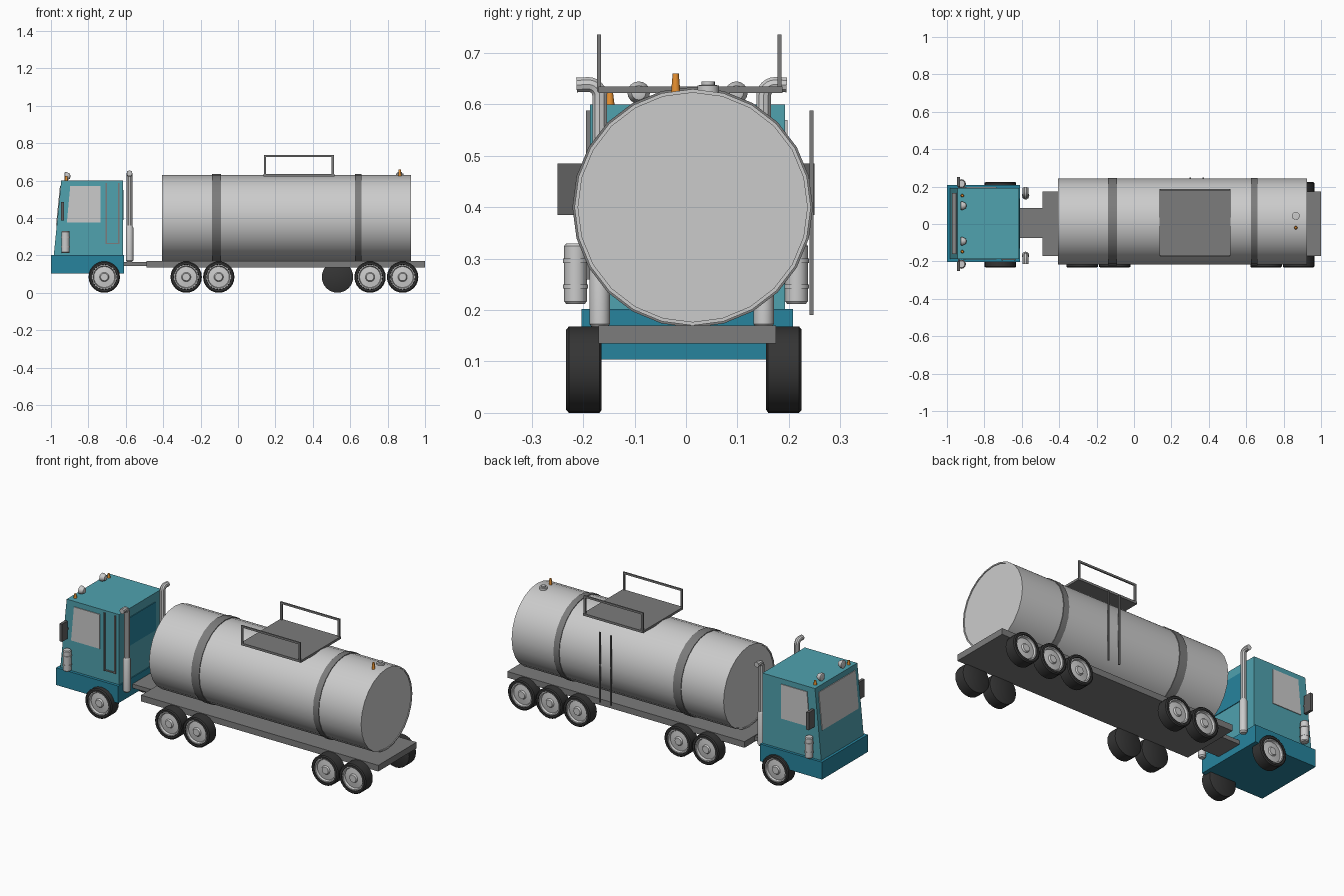
import bpy, bmesh, math
from mathutils import Matrix, Vector

if "Cube" in bpy.data.objects:
    bpy.data.objects.remove(bpy.data.objects["Cube"])


def material(name, rgb):
    m = bpy.data.materials.new(name)
    m.diffuse_color = (*rgb, 1)
    m.use_nodes = True
    m.node_tree.nodes["Principled BSDF"].inputs["Base Color"].default_value = m.diffuse_color
    return m


TEAL = material("teal_paint", (0.08, 0.36, 0.43))
BLUE = material("blue_paint", (0.02, 0.23, 0.34))
RUBBER = material("rubber", (0.035, 0.035, 0.035))
ORANGE = material("orange_lens", (0.8, 0.28, 0.03))
DARK = material("dark_grey", (0.12, 0.12, 0.12))
STEEL = material("steel_grey", (0.2, 0.2, 0.2))


def finish(name, bm, mat=None, smooth=False):
    bmesh.ops.remove_doubles(bm, verts=bm.verts, dist=1e-5)
    bmesh.ops.recalc_face_normals(bm, faces=bm.faces)
    me = bpy.data.meshes.new(name)
    bm.to_mesh(me)
    bm.free()
    ob = bpy.data.objects.new(name, me)
    bpy.context.collection.objects.link(ob)
    if mat:
        me.materials.append(mat)
    if smooth:
        bpy.ops.object.select_all(action='DESELECT')
        ob.select_set(True)
        bpy.context.view_layer.objects.active = ob
        bpy.ops.object.shade_smooth_by_angle(angle=math.radians(35))
    return ob


def box(name, x0, x1, y0, y1, z0, z1, mat=None):
    return prism(name, [(x0, z0), (x1, z0), (x1, z1), (x0, z1)], y0, y1, mat)


def prism(name, xz, y0, y1, mat=None):
    bm = bmesh.new()
    a = [bm.verts.new((x, y0, z)) for x, z in xz]
    b = [bm.verts.new((x, y1, z)) for x, z in xz]
    n = len(xz)
    bm.faces.new(a)
    bm.faces.new(b)
    for i in range(n):
        j = (i + 1) % n
        bm.faces.new((a[i], a[j], b[j], b[i]))
    return finish(name, bm, mat)


def lathe(name, profile, centre, axis, n=24, mat=None):
    """Spin (radius, height) points around an axis through centre."""
    bm = bmesh.new()
    rot = Vector((0, 0, 1)).rotation_difference(Vector(axis)).to_matrix().to_4x4()
    vs = [bm.verts.new((r, 0, h)) for r, h in profile]
    es = [bm.edges.new(p) for p in zip(vs, vs[1:])]
    bmesh.ops.spin(bm, geom=vs + es, cent=(0, 0, 0), axis=(0, 0, 1),
                   angle=2 * math.pi, steps=n, use_duplicate=False)
    bmesh.ops.transform(bm, matrix=Matrix.Translation(centre) @ rot, verts=bm.verts)
    return finish(name, bm, mat, True)


def tube(name, pts, radius, mat=None):
    cu = bpy.data.curves.new(name, 'CURVE')
    cu.dimensions = '3D'
    cu.bevel_depth = radius
    cu.bevel_resolution = 3
    cu.use_fill_caps = True
    sp = cu.splines.new('POLY')
    sp.points.add(len(pts) - 1)
    for p, co in zip(sp.points, pts):
        p.co = (*co, 1)
    ob = bpy.data.objects.new(name, cu)
    bpy.context.collection.objects.link(ob)
    if mat:
        cu.materials.append(mat)
    bpy.ops.object.select_all(action='DESELECT')
    ob.select_set(True)
    bpy.context.view_layer.objects.active = ob
    bpy.ops.object.convert(target='MESH')
    bpy.ops.object.shade_smooth_by_angle(angle=math.radians(35))


# Cab body, lower skirt and glazing
prism("cab", [(-0.985, 0.105), (-0.615, 0.105), (-0.615, 0.6), (-0.945, 0.6), (-0.985, 0.2)],
      -0.187, 0.193, TEAL)
box("cab_skirt", -1.0, -0.61, -0.203, 0.208, 0.104, 0.202, BLUE)
slope = lambda z: -0.985 + (z - 0.2) * 0.1
prism("windscreen", [(slope(0.36) - 0.004, 0.36), (slope(0.36) + 0.01, 0.36),
                     (slope(0.57) + 0.01, 0.57), (slope(0.57) - 0.004, 0.57)], -0.16, 0.167)
box("rear_window", -0.62, -0.611, -0.13, 0.135, 0.39, 0.55, BLUE)
for s, y in ((-1, -0.187), (1, 0.193)):
    ya, yb = sorted((y - s * 0.01, y + s * 0.004))
    prism("side_window", [(-0.915, 0.375), (-0.735, 0.375), (-0.735, 0.57), (-0.897, 0.57)], ya, yb)

# Grab rails on the cab, ladder rails on the tank side
for x in (-0.705, -0.638):
    box("cab_grab_rail", x - 0.004, x + 0.004, -0.195, -0.186, 0.26, 0.588, STEEL)
box("cab_step", -0.705, -0.638, -0.193, -0.186, 0.26, 0.267, STEEL)
for x in (0.30, 0.37):
    box("tank_side_rail", x - 0.004, x + 0.004, 0.24, 0.248, 0.19, 0.588, STEEL)

# Mirrors, side canisters, roof lamps, beacons and exhausts, both sides
for s in (-1, 1):
    box("mirror", -0.946, -0.93, *sorted((s * 0.20, s * 0.25)), 0.385, 0.485, DARK)
    box("mirror_arm", -0.942, -0.934, *sorted((s * 0.18, s * 0.21)), 0.43, 0.44, DARK)
    lathe("side_canister",
          [(0, 0), (0.018, 0), (0.022, 0.005), (0.022, 0.03), (0.0245, 0.03), (0.0245, 0.038),
           (0.022, 0.038), (0.022, 0.08), (0.0245, 0.08), (0.0245, 0.088), (0.022, 0.088),
           (0.022, 0.113), (0.018, 0.118), (0, 0.118)], (-0.923, s * 0.215, 0.212), (0, 0, 1), 16)
    lathe("roof_lamp", [(0, -0.02), (0.014, -0.016), (0.022, 0), (0.022, 0.01), (0.018, 0.012), (0, 0.012)],
          (-0.915, s * 0.095 + 0.003, 0.623), (-1, 0, 0), 16)
    lathe("cab_beacon", [(0, 0), (0.009, 0), (0.006, 0.024), (0, 0.024)],
          (-0.918, s * 0.15 + 0.002, 0.599), (0, 0, 1), 12, ORANGE)
    y = -0.168 if s < 0 else 0.151
    ye = y + s * 0.012
    bend = [(-0.58, y + s * 0.022 * (1 - math.cos(a)), 0.617 + 0.022 * math.sin(a))
            for a in (i * math.pi / 12 for i in range(7))]
    tube("exhaust_stack", [(-0.58, y, 0.17)] + bend + [(-0.58, y + s * 0.045, 0.638)], 0.015)
    lathe("exhaust_muffler", [(0, 0), (0.014, 0), (0.02, 0.008), (0.02, 0.185), (0.015, 0.195), (0, 0.195)],
          (-0.58, y, 0.165), (0, 0, 1), 16)

# Chassis
box("trailer_bed", -0.49, 1.0, -0.17, 0.175, 0.135, 0.17, STEEL)
box("coupling_plate", -0.62, -0.41, -0.075, 0.085, 0.142, 0.165, STEEL)

# Tank with raised end rims and straps
C = (0, 0.013, 0.4)
lathe("tank", [(0, -0.402), (0.223, -0.402), (0.223, -0.406), (0.23, -0.406), (0.23, 0.925),
               (0.223, 0.925), (0.223, 0.921), (0, 0.921)], C, (1, 0, 0), 24)
for x0, x1 in ((-0.14, -0.09), (0.625, 0.66)):
    lathe("tank_strap", [(0.225, x0), (0.234, x0), (0.234, x1), (0.225, x1)], C, (1, 0, 0), 24, STEEL)
lathe("filler_cap", [(0, 0), (0.021, 0), (0.021, 0.014), (0.013, 0.015), (0.013, 0.022), (0, 0.022)],
      (0.865, 0.043, 0.623), (0, 0, 1), 16)
lathe("tank_beacon", [(0, 0), (0.009, 0), (0.006, 0.036), (0, 0.036)],
      (0.865, -0.02, 0.624), (0, 0, 1), 12, ORANGE)

# Walkway with side railings
box("walkway", 0.137, 0.515, -0.17, 0.188, 0.622, 0.635, STEEL)
for y0 in (-0.173, 0.178):
    y1 = y0 + 0.008
    box("railing_top", 0.14, 0.512, y0, y1, 0.725, 0.736, STEEL)
    for x in (0.14, 0.501):
        box("railing_post", x, x + 0.011, y0, y1, 0.625, 0.73, STEEL)


# Wheels: tyre plus recessed rim disc
def wheel(x, s):
    y = -0.198 if s < 0 else 0.19
    c = (x, y, 0.084)
    lathe("tyre", [(0, -0.034), (0.078, -0.034), (0.084, -0.03), (0.084, 0.03), (0.078, 0.035),
                   (0.067, 0.035), (0.066, 0.012)], c, (0, s, 0), 24, RUBBER)
    lathe("wheel_rim", [(0.066, 0.012), (0.066, 0.03), (0.06, 0.03), (0.056, 0.018), (0.025, 0.022),
                        (0.02, 0.03), (0, 0.03)], c, (0, s, 0), 24)


for x in (-0.715, -0.277, -0.103, 0.532, 0.706, 0.88):
    wheel(x, 1)
    if x != 0.532:          # this axle only carries a wheel on the far side
        wheel(x, -1)
